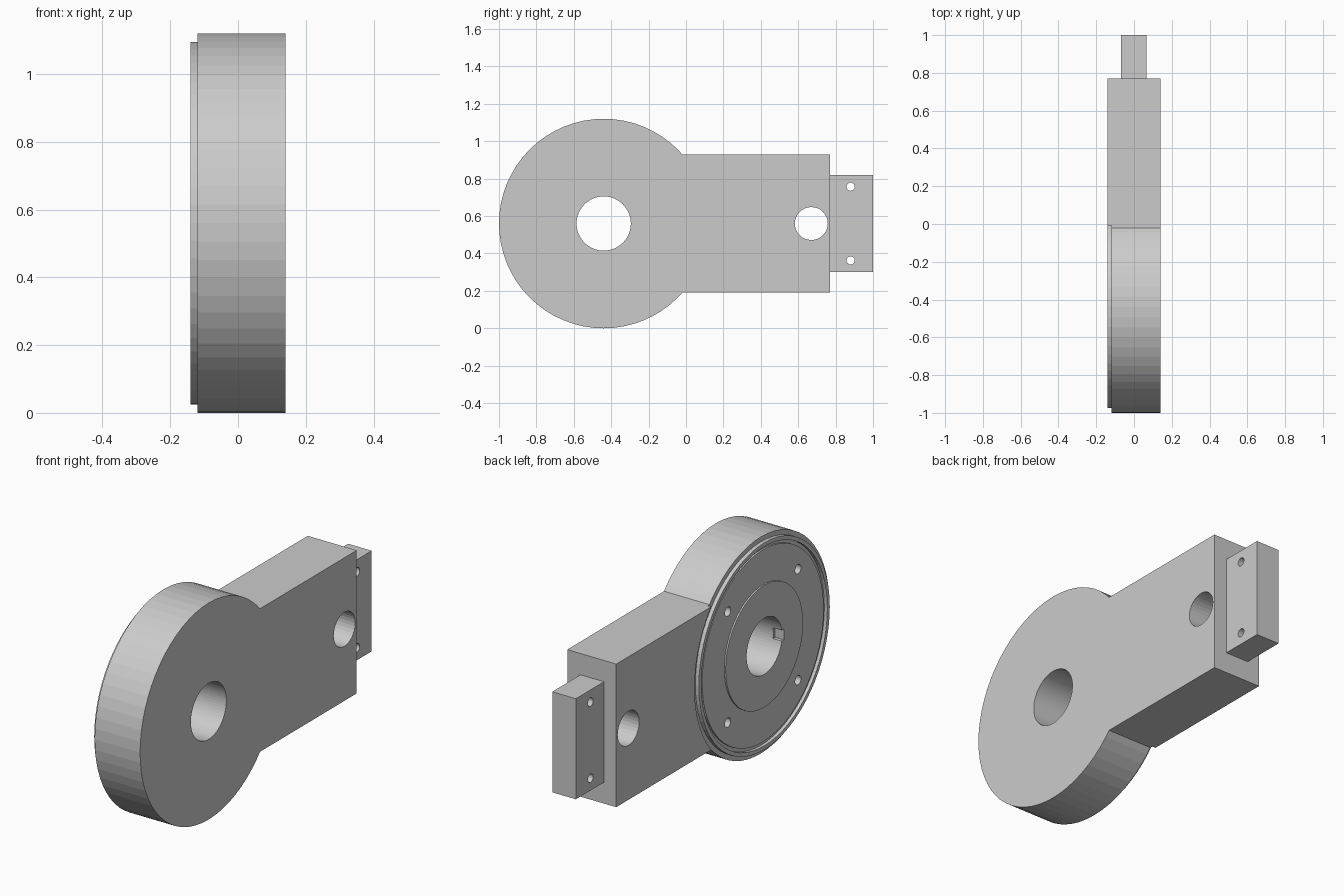
import bpy, bmesh
from math import pi, sin, cos
from mathutils import Matrix

if "Cube" in bpy.data.objects:
    bpy.data.objects.remove(bpy.data.objects["Cube"])

CY, CZ = -0.44, 0.56          # disc axis (runs along x)


def make(name, bm):
    bmesh.ops.recalc_face_normals(bm, faces=bm.faces)
    me = bpy.data.meshes.new(name)
    bm.to_mesh(me)
    bm.free()
    ob = bpy.data.objects.new(name, me)
    bpy.context.collection.objects.link(ob)
    return ob


def box(name, x0, x1, y0, y1, z0, z1):
    bm = bmesh.new()
    m = Matrix.Translation(((x0 + x1) / 2, (y0 + y1) / 2, (z0 + z1) / 2))
    bmesh.ops.create_cube(bm, size=1, matrix=m @ Matrix.Diagonal((x1 - x0, y1 - y0, z1 - z0, 1)))
    return make(name, bm)


def cyl_x(name, r, x0, x1, y, z, seg=32):
    bm = bmesh.new()
    m = Matrix.Translation(((x0 + x1) / 2, y, z)) @ Matrix.Rotation(pi / 2, 4, 'Y')
    bmesh.ops.create_cone(bm, cap_ends=True, segments=seg, radius1=r, radius2=r,
                          depth=x1 - x0, matrix=m)
    return make(name, bm)


def lathe_x(name, profile, seg=64):
    """Revolve a closed (radius, x) profile around the disc axis."""
    bm = bmesh.new()
    rings = []
    for i in range(seg):
        a = 2 * pi * i / seg
        rings.append([bm.verts.new((x, CY + r * cos(a), CZ + r * sin(a))) for r, x in profile])
    n = len(profile)
    for i in range(seg):
        p, q = rings[i], rings[(i + 1) % seg]
        for j in range(n):
            k = (j + 1) % n
            bm.faces.new((p[j], p[k], q[k], q[j]))
    return make(name, bm)


def boolean(ob, other, op='DIFFERENCE'):
    mod = ob.modifiers.new(op.title(), 'BOOLEAN')
    mod.operation, mod.solver, mod.object = op, 'EXACT', other
    bpy.context.view_layer.objects.active = ob
    bpy.ops.object.modifier_apply(modifier=mod.name)
    bpy.data.objects.remove(other)


# Rectangular arm with clearance around the raised rim
arm = box("arm", -0.14, 0.14, -0.15, 0.77, 0.19, 0.93)
boolean(arm, cyl_x("clearance", 0.57, -0.3, -0.12, CY, CZ, 64))

# Round head: bore, hub face, cover face, groove, rim, outer step
head = lathe_x("round_head", [
    (0.145, 0.14), (0.145, -0.14), (0.316, -0.14), (0.316, -0.132),
    (0.497, -0.132), (0.497, -0.123), (0.515, -0.123), (0.515, -0.14),
    (0.535, -0.14), (0.535, -0.12), (0.56, -0.12), (0.56, 0.14)])
boolean(head, arm, 'UNION')
head.name = "lever_body"

# Blind bolt holes in the cover face
for sy in (-1, 1):
    for sz in (-1, 1):
        boolean(head, cyl_x("bolt_hole", 0.024, -0.2, -0.08,
                            CY + sy * 0.287, CZ + sz * 0.287, 16))

# Key notch in the bore, and pin hole through the arm
boolean(head, box("key_notch", -0.2, -0.09, CY - 0.16, CY - 0.1, CZ - 0.028, CZ + 0.028))
boolean(head, cyl_x("pin_hole", 0.088, -0.3, 0.3, 0.67, CZ))

# End tab with two through holes
tab = box("end_tab", -0.07, 0.065, 0.77, 1.0, 0.30, 0.82)
for z in (0.363, 0.757):
    boolean(tab, cyl_x("tab_hole", 0.022, -0.3, 0.3, 0.88, z, 16))
